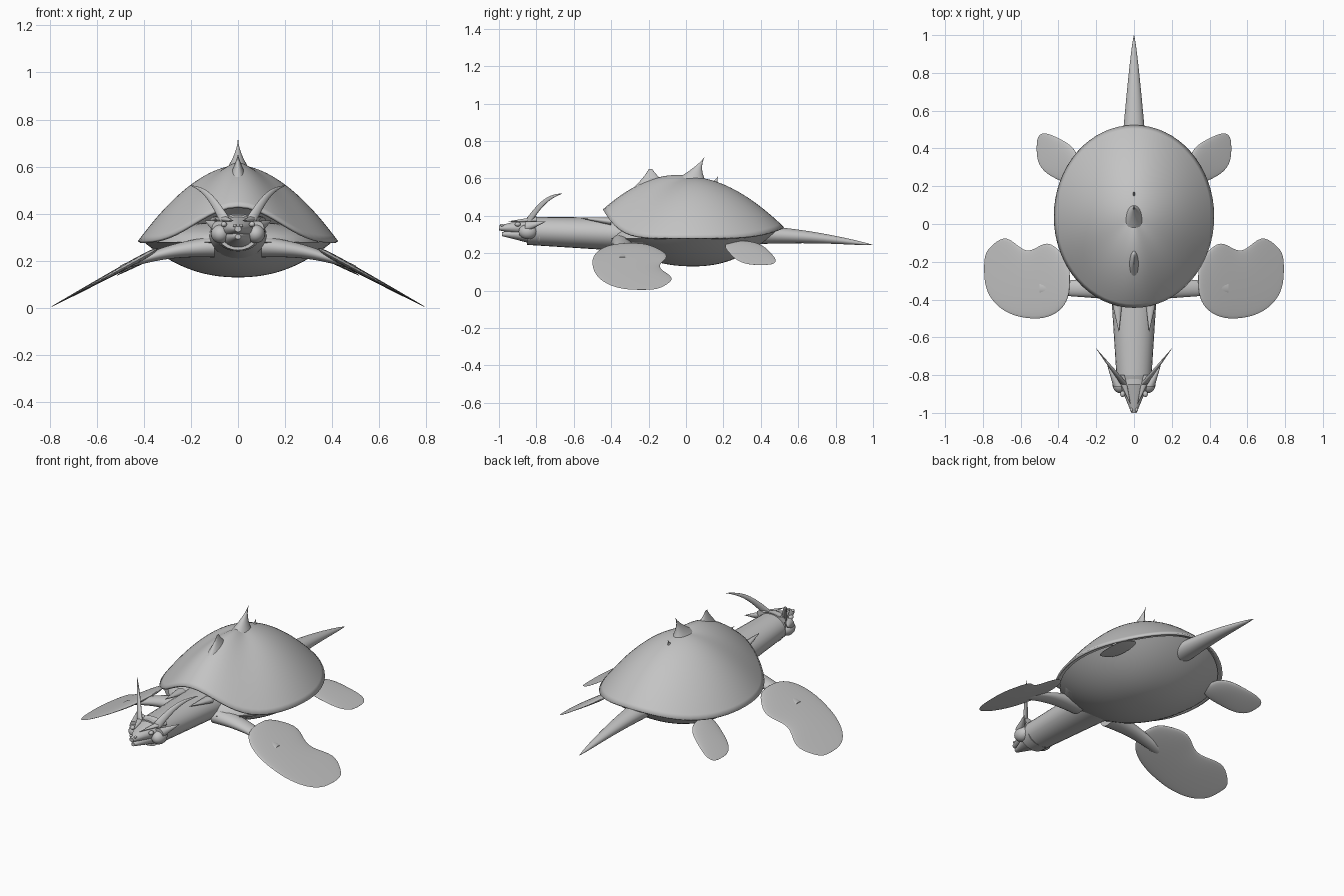
import bpy
import bmesh
from math import sin, cos, pi, radians
from mathutils import Vector

if "Cube" in bpy.data.objects:
    bpy.data.objects.remove(bpy.data.objects["Cube"])

GREY = (.55, .55, .55, 1)
grey = bpy.data.materials.new("stone_grey")
grey.use_nodes = True
grey.diffuse_color = GREY
grey.node_tree.nodes["Principled BSDF"].inputs["Base Color"].default_value = GREY


def finish(name, bm):
    """Turn a bmesh into a smooth grey object."""
    bmesh.ops.recalc_face_normals(bm, faces=bm.faces)
    mesh = bpy.data.meshes.new(name)
    bm.to_mesh(mesh)
    bm.free()
    mesh.materials.append(grey)
    obj = bpy.data.objects.new(name, mesh)
    bpy.context.collection.objects.link(obj)
    bpy.ops.object.select_all(action='DESELECT')
    obj.select_set(True)
    bpy.context.view_layer.objects.active = obj
    bpy.ops.object.shade_smooth_by_angle(angle=radians(45))
    return obj


def skin(bm, rings, closed=True):
    """Bridge neighbouring rings of points and optionally cap both ends."""
    loops = [[bm.verts.new(point) for point in ring] for ring in rings]
    for lower, upper in zip(loops, loops[1:]):
        for i in range(len(lower)):
            bm.faces.new((lower[i - 1], lower[i], upper[i], upper[i - 1]))
    bm.faces.new(loops[0])
    if closed:
        bm.faces.new(loops[-1])


def limb(name, axis, start, end, thick, thin=(.001, .001), power=1, rise=0, side=1):
    """Tapering body with elliptical rings square to one axis."""
    u, v = [k for k in range(3) if k != axis]
    start, end = Vector(start), Vector(end)
    steps, sides = 16, 24
    rings = []
    for step in range(steps + 1):
        t = step / steps
        centre = start.lerp(end, t)
        centre.z += rise * sin(pi * t)
        fade = (1 - t) ** power
        ring = []
        for i in range(sides):
            turn = 2 * pi * i / sides
            point = centre.copy()
            point[u] += (thin[0] + (thick[0] - thin[0]) * fade) * cos(turn)
            point[v] += (thin[1] + (thick[1] - thin[1]) * fade) * sin(turn)
            point.x *= side
            ring.append(point)
        rings.append(ring)
    bm = bmesh.new()
    skin(bm, rings)
    return finish(name, bm)


def paddle(name, start, end, chord, sweep, notch, side):
    """Flat flipper with a rounded outline and a dip in its trailing edge."""
    start, end = Vector(start), Vector(end)
    steps, sides = 32, 32
    rings = []
    for step in range(steps + 1):
        t = (1 - cos(pi * step / steps)) / 2
        centre = start.lerp(end, t)
        centre.y += sweep * sin(pi * t)
        half = chord * max(1 - abs(2 * t - 1) ** 3, .001) ** (1 / 3)
        depth = .003 + .016 * (1 - t)
        ring = []
        for i in range(sides):
            turn = 2 * pi * i / sides
            reach = half * cos(turn)
            if reach > 0:
                reach *= 1 - notch * cos(4 * pi * t)
            ring.append((side * centre.x, centre.y + reach,
                         centre.z + depth * half / chord * sin(turn)))
        rings.append(ring)
    bm = bmesh.new()
    skin(bm, rings)
    return finish(name, bm)


def dome(name, width, length, height):
    """Oval bowl whose height follows a rule of radius and direction."""
    steps, sides = 24, 64
    rings = []
    for step in range(1, steps + 1):
        r = step / steps
        turns = [2 * pi * i / sides for i in range(sides)]
        rings.append([(width * r * cos(a), .04 + length * r * sin(a),
                       height(r, sin(a))) for a in turns])
    bm = bmesh.new()
    skin(bm, rings, closed=False)
    return finish(name, bm)


def ball(name, place, size):
    bm = bmesh.new()
    bmesh.ops.create_uvsphere(bm, u_segments=24, v_segments=12, radius=1)
    bmesh.ops.scale(bm, vec=size, verts=bm.verts)
    bmesh.ops.translate(bm, vec=place, verts=bm.verts)
    return finish(name, bm)


def tail_lift(s):
    return .055 * max(s, 0) ** 4


def shell_height(r, s):
    neck_arch = .15 * max(-s, 0) ** 6
    return .28 + .32 * (1 - r ** 1.8) + neck_arch * r + tail_lift(s) * r * r


def belly_height(r, s):
    return .13 + (.15 + tail_lift(s)) * r ** 2.2


# Domed shell over a shallow belly, with shoulders filling the neck arch
shell = dome("shell", .42, .48, shell_height)
rim = shell.modifiers.new("rim_thickness", 'SOLIDIFY')
rim.thickness = .012
rim.offset = 0
dome("belly", .4, .46, belly_height)
ball("shoulders", (0, -.08, .28), (.34, .32, .09))

# Spikes along the back
limb("front_crest", 2, (0, -.18, .53), (0, -.19, .65), (.05, .12), (.001, .01), 1.2)
limb("main_spike", 2, (0, 0, .56), (0, .1, .715), (.07, .12), power=1.7)
limb("rear_spike", 2, (0, .14, .55), (0, .17, .61), (.02, .04), power=1.5)

# Tail, neck and head
limb("tail", 1, (0, .4, .3), (0, 1, .244), (.065, .05), power=.8, rise=.01)
limb("neck", 1, (0, -.3, .3), (0, -.85, .32), (.125, .09), (.09, .075))
limb("skull", 1, (0, -.8, .34), (0, -1, .335), (.095, .06), (.014, .012))
limb("jaw", 1, (0, -.78, .3), (0, -.985, .302), (.09, .06), (.012, .01))

for side, word in ((1, "left_"), (-1, "right_")):
    # Face
    ball(word + "cheek", (side * .075, -.845, .315), (.04, .05, .04))
    ball(word + "eye", (side * .06, -.9, .355), (.013, .016, .012))
    ball(word + "nostril", (side * .014, -.984, .35), (.008, .01, .007))
    limb(word + "brow", 1, (.07, -.8, .38), (.02, -.95, .37), (.025, .016), side=side)
    limb(word + "ear_fin", 1, (.08, -.86, .34), (.14, -.75, .37), (.03, .03), side=side)
    limb(word + "horn", 1, (.05, -.85, .36), (.2, -.66, .52), (.02, .03),
         rise=.035, side=side)
    limb(word + "neck_frill", 1, (.09, -.4, .37), (.08, -.57, .39), (.03, .02), side=side)

    # Limbs
    limb(word + "arm", 0, (.1, -.34, .26), (.5, -.34, .17), (.06, .045), (.03, .01),
         rise=.02, side=side)
    paddle(word + "front_flipper", (.34, -.29, .25), (.793, -.235, .005),
           .19, -.045, .12, side)
    paddle(word + "rear_flipper", (.29, .29, .26), (.515, .4, .138), .11, 0, 0, side)
